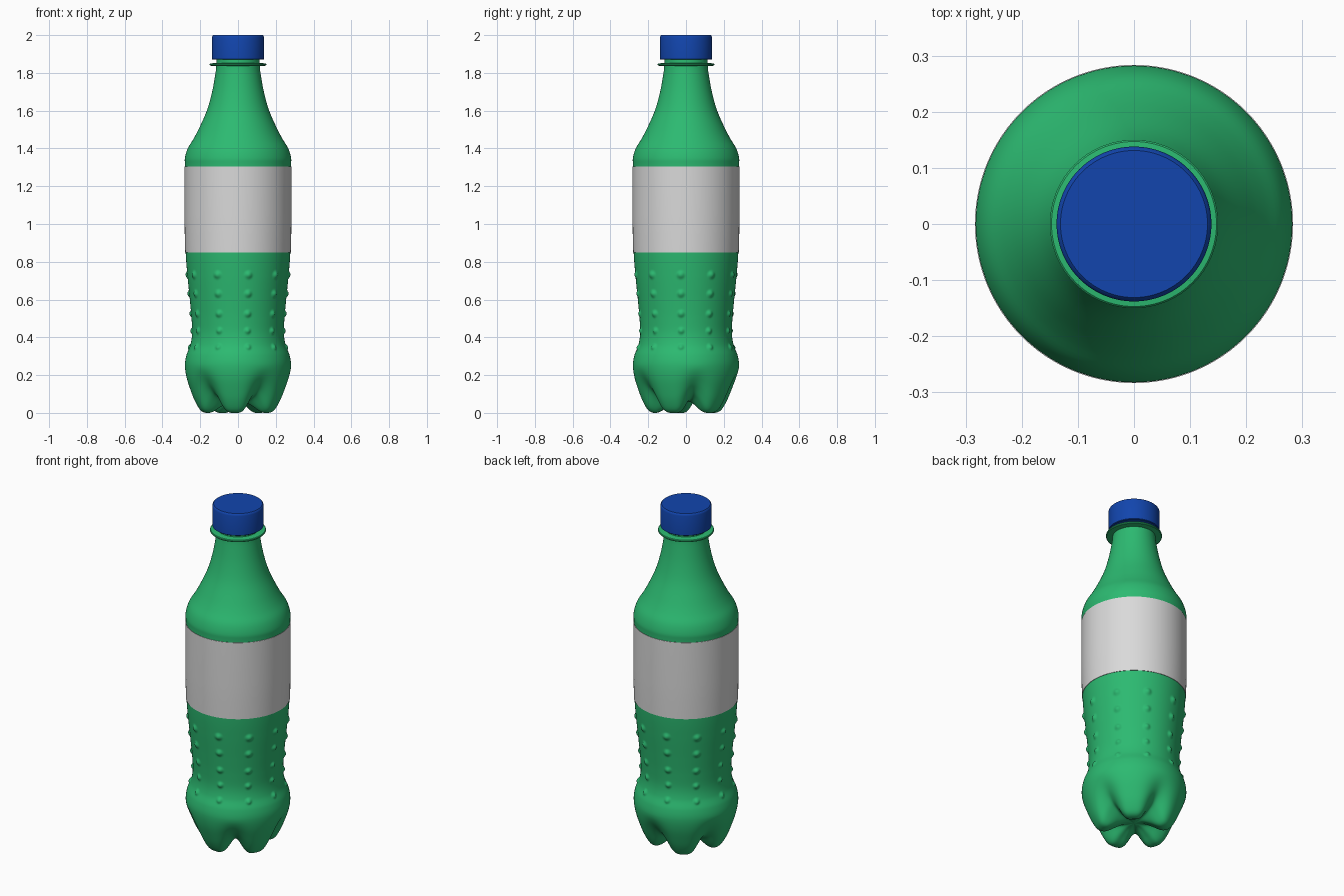
import bpy, bmesh, math
from mathutils import Vector

if "Cube" in bpy.data.objects:
    bpy.data.objects.remove(bpy.data.objects["Cube"])

SEG = 240
PHASE = math.radians(-6)          # direction of the foot nearest the front


def material(name, rgb):
    m = bpy.data.materials.new(name)
    m.diffuse_color = (*rgb, 1)
    m.use_nodes = True
    m.node_tree.nodes["Principled BSDF"].inputs["Base Color"].default_value = m.diffuse_color
    return m


green = material("green plastic", (0.025, 0.49, 0.165))
blue = material("blue plastic", (0.006, 0.06, 0.42))
white = material("label white", (0.7, 0.7, 0.7))


def spline(pts, counts):
    """Catmull-Rom through pts with counts[i] steps per segment."""
    p = [Vector(q) for q in pts]
    p = [2 * p[0] - p[1]] + p + [2 * p[-1] - p[-2]]
    out = []
    for i, n in enumerate(counts):
        a, b, c, d = p[i:i + 4]
        for k in range(n):
            t = k / n
            out.append(0.5 * (2 * b + (c - a) * t + (2 * a - 5 * b + 4 * c - d) * t * t
                              + (3 * b - a - 3 * c + d) * t ** 3))
    return out + [p[-2]]


def lathe(name, rows, point, mat, seg=SEG, angle=35):
    """Surface of rows x seg; point(row, phi) gives (radius, z)."""
    bm = bmesh.new()
    rings = []
    for row in range(rows):
        ring = []
        for s in range(seg):
            phi = 2 * math.pi * s / seg
            r, z = point(row, phi)
            ring.append(bm.verts.new((r * math.sin(phi), -r * math.cos(phi), z)))
        rings.append(ring)
    for a, b in zip(rings, rings[1:]):
        for s in range(seg):
            t = (s + 1) % seg
            bm.faces.new((a[s], a[t], b[t], b[s]))
    bmesh.ops.remove_doubles(bm, verts=bm.verts, dist=1e-5)
    bmesh.ops.recalc_face_normals(bm, faces=bm.faces)
    me = bpy.data.meshes.new(name)
    bm.to_mesh(me)
    bm.free()
    me.materials.append(mat)
    ob = bpy.data.objects.new(name, me)
    bpy.context.collection.objects.link(ob)
    bpy.ops.object.select_all(action='DESELECT')
    ob.select_set(True)
    bpy.context.view_layer.objects.active = ob
    bpy.ops.object.shade_smooth_by_angle(angle=math.radians(angle))
    return ob


# Bottle body: foot and groove profiles share everything above the base
foot = [(0, .06), (.05, .055), (.1, .03), (.14, .006), (.17, 0), (.2, .014),
        (.228, .06), (.25, .115), (.272, .185)]
groove = [(0, .06), (.05, .062), (.09, .066), (.125, .073), (.155, .085), (.185, .102),
          (.212, .127), (.24, .16), (.268, .205)]
upper = [(.281, .25), (.273, .305), (.252, .36), (.243, .42), (.246, .5), (.255, .6),
         (.268, .73), (.277, .85), (.28, 1.0), (.28, 1.2), (.281, 1.31), (.281, 1.35),
         (.266, 1.4), (.236, 1.45), (.207, 1.505), (.165, 1.6), (.137, 1.7),
         (.119, 1.8), (.115, 1.84)]
path = foot + upper
counts = [max(4, math.ceil((Vector(b) - Vector(a)).length / (.007 if .25 < b[1] < .9 else .025)))
          for a, b in zip(path, path[1:])]
P_foot = spline(path, counts)
P_groove = spline(groove + upper, counts)
BUMPS = [(.349, .019), (.434, .020), (.524, .022), (.63, .023), (.73, .024)]   # height, size


def body_point(row, phi):
    w = math.sin(2.5 * (phi - PHASE)) ** 4        # 1 in the five grooves
    r, z = P_foot[row].lerp(P_groove[row], w)
    # ten columns of raised dots
    step = math.radians(36)
    da = (phi - math.radians(12) + step / 2) % step - step / 2
    for h, size in BUMPS:
        d = math.hypot(da * r, z - h) / size
        if d < 1:
            r += .011 * (1 - d * d) ** 1.5
    return max(r, 0), z


lathe("bottle_body", len(P_foot), body_point, green, angle=60)


def simple(name, pts, mat, seg=96, angle=35):
    return lathe(name, len(pts), lambda i, phi: pts[i], mat, seg, angle)


# Paper label wrapped round the body
simple("label", [(.276, .85), (.2795, .85), (.282, .95), (.2835, 1.05), (.2835, 1.305), (.279, 1.305)], white)

# Neck with its support ring
simple("neck_ring", [(.113, 1.836), (.147, 1.838), (.15, 1.841), (.15, 1.847), (.147, 1.85),
                     (.113, 1.853), (.113, 1.88)], green)

# Screw cap
simple("cap", [(0, 1.87), (.134, 1.87), (.138, 1.873), (.138, 1.988), (.136, 1.995),
               (.131, 2.0), (0, 2.0)], blue)
